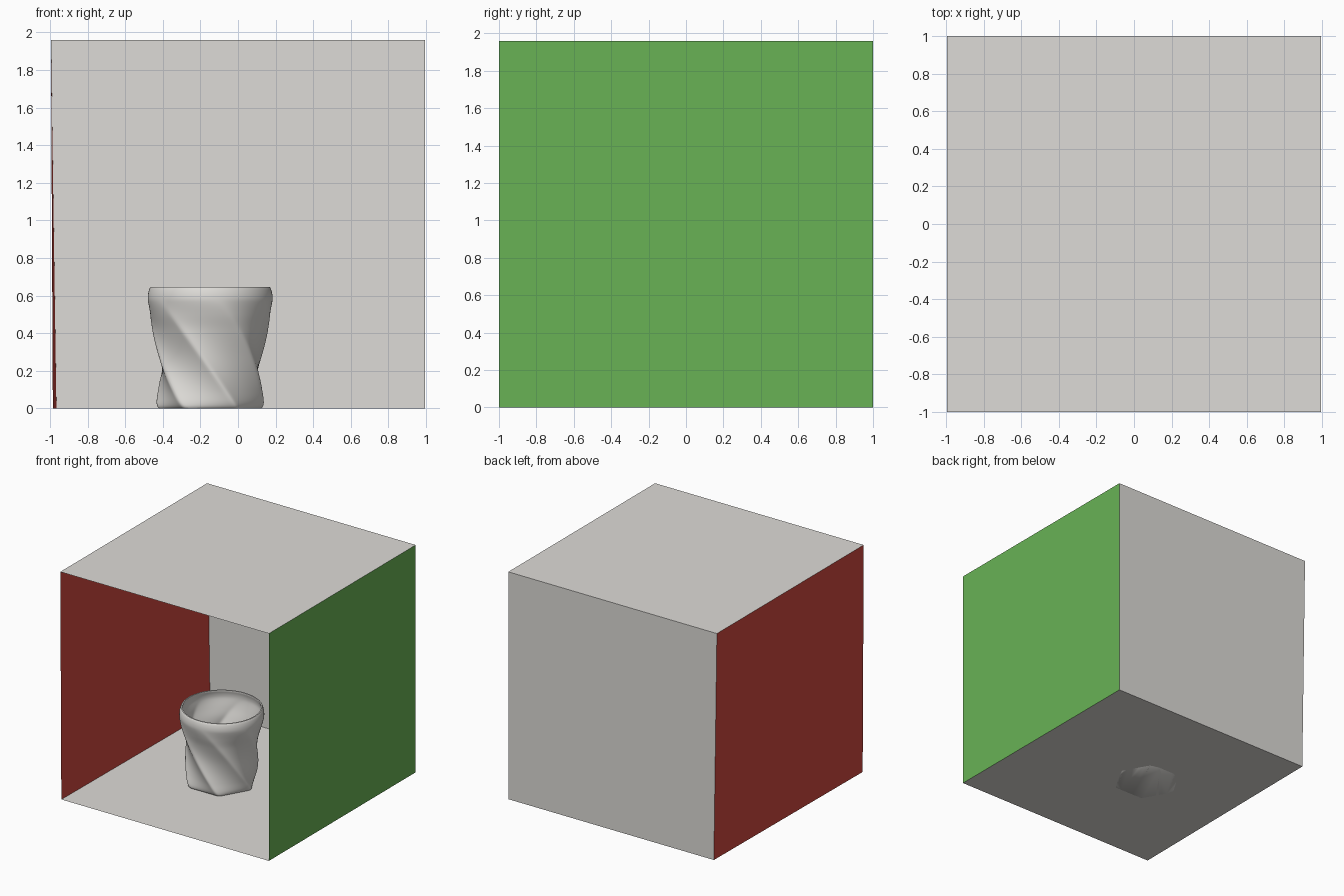
import bpy, bmesh
from math import sin, cos, pi, radians

if "Cube" in bpy.data.objects:
    bpy.data.objects.remove(bpy.data.objects["Cube"])


def material(name, rgb):
    m = bpy.data.materials.new(name)
    m.diffuse_color = (*rgb, 1)
    m.use_nodes = True
    m.node_tree.nodes["Principled BSDF"].inputs["Base Color"].default_value = m.diffuse_color
    return m


GREY = material("warm_grey", (0.725, 0.71, 0.68))
RED = material("wall_red", (0.63, 0.065, 0.05))
GREEN = material("wall_green", (0.14, 0.45, 0.091))


def finish(name, bm, mat):
    me = bpy.data.meshes.new(name)
    bm.to_mesh(me)
    bm.free()
    me.materials.append(mat)
    ob = bpy.data.objects.new(name, me)
    bpy.context.collection.objects.link(ob)
    return ob


# Room corners: the left wall leans slightly
H = 1.96
fl, fr, br, bl = (-0.985, -1, 0), (0.995, -1, 0), (0.995, 1, 0), (-0.966, 1, 0)
tfl, tfr, tbr, tbl = (-0.995, -1, H), (0.995, -1, H), (0.995, 1, H), (-0.995, 1, H)

# Five single-sheet panels, open at the front
for name, corners, mat in (
    ("floor", (fl, fr, br, bl), GREY),
    ("ceiling", (tfl, tbl, tbr, tfr), GREY),
    ("back_wall", (bl, br, tbr, tbl), GREY),
    ("left_wall", (fl, bl, tbl, tfl), RED),
    ("right_wall", (fr, tfr, tbr, br), GREEN),
):
    bm = bmesh.new()
    bm.faces.new([bm.verts.new(c) for c in corners])
    finish(name, bm, mat)

# Twisted cup: hexagonal foot blending to a round rim
CX, CY, TOP, WALL, SEG = -0.148, -0.01, 0.645, 0.016, 144
PROFILE = [(0.0, 0.272), (0.008, 0.28), (0.03, 0.286), (0.1, 0.285), (0.2, 0.286),
           (0.3, 0.292), (0.42, 0.308), (0.5, 0.323), (0.57, 0.332), (0.61, 0.33), (TOP, 0.32)]


def radius(z):
    # smooth cubic through the profile points
    for i in range(len(PROFILE) - 1):
        (z0, r0), (z1, r1) = PROFILE[i], PROFILE[i + 1]
        if z <= z1:
            za, ra = PROFILE[max(i - 1, 0)]
            zb, rb = PROFILE[min(i + 2, len(PROFILE) - 1)]
            h, u = z1 - z0, (z - z0) / (z1 - z0)
            m0, m1 = (r1 - ra) / (z1 - za) * h, (rb - r0) / (zb - z0) * h
            return ((2*u**3 - 3*u*u + 1) * r0 + (u**3 - 2*u*u + u) * m0
                    + (3*u*u - 2*u**3) * r1 + (u**3 - u*u) * m1)
    return PROFILE[-1][1]


def hexagon(a):
    # softened hexagon, 1.0 at its corners
    p = 40
    s = lambda b: sum(max(0, cos(b - radians(30 + 60 * k))) ** p for k in range(6)) ** (-1 / p)
    return s(a) / s(0)


def ring(bm, z, inset, height=None):
    t = min(1, max(0, (z - 0.12) / 0.46)) ** 1.5
    verts = []
    for i in range(SEG):
        a = 2 * pi * i / SEG
        r = radius(z) * (hexagon(a) * (1 - t) + t) - inset
        b = a - radians(143) * z
        verts.append(bm.verts.new((CX + r * cos(b), CY + r * sin(b), z if height is None else height)))
    return verts


bm = bmesh.new()
N = 50
outer = [0, 0.004, 0.01, 0.018] + [0.03 + (TOP - 0.006 - 0.03) * i / N for i in range(N + 1)]
rings = [ring(bm, z, 0) for z in outer]
rings += [ring(bm, TOP, 0.003), ring(bm, TOP, WALL - 0.003)]      # rounded lip
rings += [ring(bm, z, WALL) for z in reversed(outer) if z >= 0.04]  # inside
rings += [ring(bm, 0.03, 0.025)]
for lo, up in zip(rings, rings[1:]):
    for i in range(SEG):
        j = (i + 1) % SEG
        bm.faces.new((lo[i], lo[j], up[j], up[i]))
bm.faces.new(list(reversed(rings[0])))
bm.faces.new(rings[-1])
cup = finish("twisted_cup", bm, GREY)
bpy.context.view_layer.objects.active = cup
cup.select_set(True)
bpy.ops.object.shade_smooth_by_angle(angle=radians(50))
